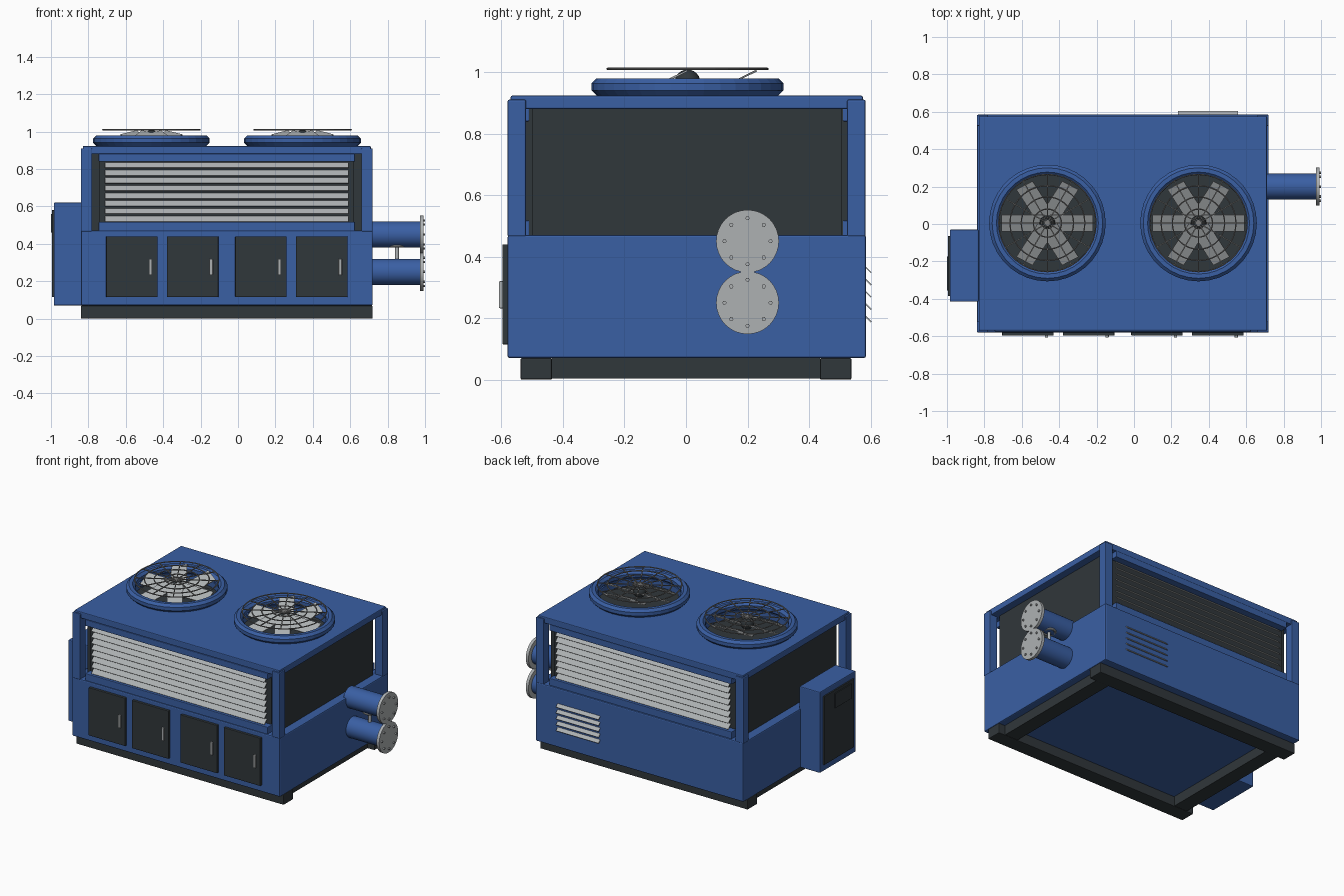
import bpy, bmesh
from math import pi, sin, cos, radians
from mathutils import Matrix, Vector

if "Cube" in bpy.data.objects:
    bpy.data.objects.remove(bpy.data.objects["Cube"], do_unlink=True)


def material(name, rgb):
    m = bpy.data.materials.new(name)
    m.use_nodes = True
    colour = (*rgb, 1)
    m.diffuse_color = colour
    m.node_tree.nodes["Principled BSDF"].inputs["Base Color"].default_value = colour
    return m


BLUE = material("cabinet blue", (0.042, 0.115, 0.37))
DARK = material("charcoal", (0.03, 0.038, 0.043))
SILVER = material("silver", (0.42, 0.44, 0.45))
WIRE = material("wire grey", (0.2, 0.2, 0.2))

CX = -0.06          # middle of the cabinet along x
SIDES = (-1, 1)


def finish(name, bm, mat, smooth=False):
    mesh = bpy.data.meshes.new(name)
    bm.to_mesh(mesh)
    bm.free()
    mesh.materials.append(mat)
    ob = bpy.data.objects.new(name, mesh)
    bpy.context.collection.objects.link(ob)
    if smooth:
        bpy.ops.object.select_all(action="DESELECT")
        ob.select_set(True)
        bpy.context.view_layer.objects.active = ob
        bpy.ops.object.shade_smooth_by_angle(angle=radians(35))
    return ob


def box(name, x, y, z, mat, bevel=0.0):
    """Box from (min, max) ranges."""
    bm = bmesh.new()
    bmesh.ops.create_cube(bm, size=1)
    for v in bm.verts:
        v.co = [r[0] + (c + 0.5) * (r[1] - r[0]) for c, r in zip(v.co, (x, y, z))]
    if bevel:
        bmesh.ops.bevel(bm, geom=bm.edges[:], offset=bevel, segments=2,
                        profile=0.5, affect="EDGES")
    return finish(name, bm, mat)


def add_tilted_box(bm, centre, size, rotation):
    bmesh.ops.create_cube(bm, size=1, matrix=Matrix.Translation(centre)
                          @ rotation @ Matrix.Diagonal((*size, 1)))


def rod(name, centre, radius, length, axis, mat, sides=32):
    bm = bmesh.new()
    turn = Vector((0, 0, 1)).rotation_difference(Vector(axis)).to_matrix().to_4x4()
    bmesh.ops.create_cone(bm, cap_ends=True, segments=sides, radius1=radius,
                          radius2=radius, depth=length,
                          matrix=Matrix.Translation(centre) @ turn)
    return finish(name, bm, mat, True)


def add_ring(bm, centre, major, minor, segments, sides):
    rows = []
    for i in range(segments):
        a = 2 * pi * i / segments
        row = []
        for j in range(sides):
            b = 2 * pi * (j + 0.5) / sides
            r = major + minor * cos(b)
            row.append(bm.verts.new(Vector(centre) + Vector((r * cos(a), r * sin(a), minor * sin(b)))))
        rows.append(row)
    for i in range(segments):
        p, q = rows[i], rows[(i + 1) % segments]
        for j in range(sides):
            k = (j + 1) % sides
            bm.faces.new((p[j], q[j], q[k], p[k]))


def louvres(name, side, x, y, z_first, count, pitch, depth):
    """Row of slats on the front (-1) or back (1), dropping outwards."""
    bm = bmesh.new()
    for i in range(count):
        add_tilted_box(bm, ((x[0] + x[1]) / 2, y, z_first + i * pitch),
                       (x[1] - x[0], depth, 0.004), Matrix.Rotation(-side * pi / 4, 4, "X"))
    return finish(name, bm, SILVER)


# Skid
for s in SIDES:
    box("skid_rail", (-0.84, 0.72), sorted((s * 0.435, s * 0.538)), (0, 0.07), DARK, 0.005)
    box("skid_crossbeam", sorted((CX + s * 0.63, CX + s * 0.73)), (-0.436, 0.436), (0.003, 0.07), DARK)

# Lower cabinet, dark core and corner posts
box("lower_cabinet", (-0.84, 0.72), (-0.58, 0.585), (0.07, 0.47), BLUE, 0.007)
box("core", (-0.78, 0.66), (-0.5, 0.505), (0.46, 0.882), DARK)
for sx in SIDES:
    for sy in SIDES:
        box("corner_post", sorted((CX + sx * 0.72, CX + sx * 0.78)),
            sorted((0.002 + sy * 0.522, 0.002 + sy * 0.582)), (0.465, 0.91), BLUE, 0.005)

# Roof with two fan openings
roof = box("roof", (-0.83, 0.71), (-0.57, 0.575), (0.88, 0.923), BLUE, 0.005)
FANS = [(-0.463, 0.005), (0.345, 0.005)]
for x, y in FANS:
    cutter = rod("fan_cutter", (x, y, 0.9), 0.265, 0.2, (0, 0, 1), DARK, 40)
    cutter.hide_render = True
    cut = roof.modifiers.new("fan_opening", "BOOLEAN")
    cut.object = cutter
    cut.operation = "DIFFERENCE"
    cut.solver = "EXACT"
    bpy.ops.object.select_all(action="DESELECT")
    bpy.context.view_layer.objects.active = roof
    roof.select_set(True)
    bpy.ops.object.modifier_apply(modifier=cut.name)
    bpy.data.objects.remove(cutter, do_unlink=True)

# Fans: collar, blades, hub and wire guard
for x, y in FANS:
    bm = bmesh.new()
    add_ring(bm, (x, y, 0.952), 0.284, 0.03, 36, 8)
    finish("fan_collar", bm, BLUE)

    bm = bmesh.new()
    for i in range(6):
        a = i * pi / 3
        add_tilted_box(bm, (x + 0.13 * cos(a), y + 0.13 * sin(a), 0.95), (0.23, 0.1, 0.006),
                       Matrix.Rotation(radians(26), 4, "X") @ Matrix.Rotation(a, 4, "Z"))
    finish("fan_blades", bm, SILVER)

    bm = bmesh.new()
    bmesh.ops.create_uvsphere(bm, u_segments=20, v_segments=12, radius=0.042,
                              matrix=Matrix.Translation((x, y, 0.966)))
    finish("fan_hub", bm, DARK, True)

    bm = bmesh.new()
    for r in (0.03, 0.075, 0.14, 0.2, 0.26):
        add_ring(bm, (x, y, 1.01), r, 0.004, 36, 6)
    for i in range(6):
        add_tilted_box(bm, (x, y, 1.01), (0.52, 0.006, 0.005), Matrix.Rotation(i * pi / 6, 4, "Z"))
    finish("fan_guard", bm, WIRE)

# Large grilles on the front and back
for s, side in zip(SIDES, ("front", "back")):
    box(side + "_grille_backing", (-0.74, 0.62), sorted((s * 0.5, s * 0.528)), (0.46, 0.88), DARK)
    for part, z in (("lower", (0.468, 0.517)), ("upper", (0.84, 0.882))):
        box(f"{side}_grille_{part}_rail", (-0.745, 0.625), sorted((s * 0.51, s * 0.575)), z, BLUE, 0.003)
    louvres(side + "_grille_slats", s, (-0.71, 0.59), s * 0.545, 0.533, 8, 0.041, 0.04)

# Small vent on the back
louvres("back_vent_slats", 1, (0.235, 0.555), 0.59, 0.2, 5, 0.04, 0.034)

# Front doors with handles
for x in (-0.705, -0.38, -0.015, 0.31):
    box("front_door", (x, x + 0.275), (-0.597, -0.57), (0.115, 0.44), DARK, 0.003)
    box("door_handle", (x + 0.228, x + 0.245), (-0.608, -0.59), (0.232, 0.32), SILVER, 0.003)

# Control box on the right end
box("control_box", (-0.985, -0.83), (-0.415, -0.03), (0.07, 0.62), BLUE, 0.006)
box("control_door", (-0.994, -0.97), (-0.385, -0.065), (0.115, 0.58), DARK, 0.002)
box("control_screen", (-1.0, -0.99), (-0.355, -0.175), (0.46, 0.56), DARK, 0.001)

# Pipes with bolted flanges
for z in (0.25, 0.45):
    rod("pipe", (0.84, 0.2, z), 0.07, 0.28, (1, 0, 0), BLUE)
    rod("pipe_flange", (0.982, 0.2, z), 0.102, 0.02, (1, 0, 0), SILVER)
    for i in range(8):
        a = i * pi / 4
        rod("flange_bolt", (0.988, 0.2 + 0.075 * cos(a), z + 0.075 * sin(a)),
            0.007, 0.024, (1, 0, 0), SILVER, 6)

# Valve between the pipes
rod("valve_stem", (0.85, 0.2, 0.35), 0.01, 0.1, (0, 0, 1), SILVER, 12)
bm = bmesh.new()
add_ring(bm, (0.85, 0.2, 0.388), 0.038, 0.008, 20, 8)
finish("valve_wheel", bm, SILVER, True)
